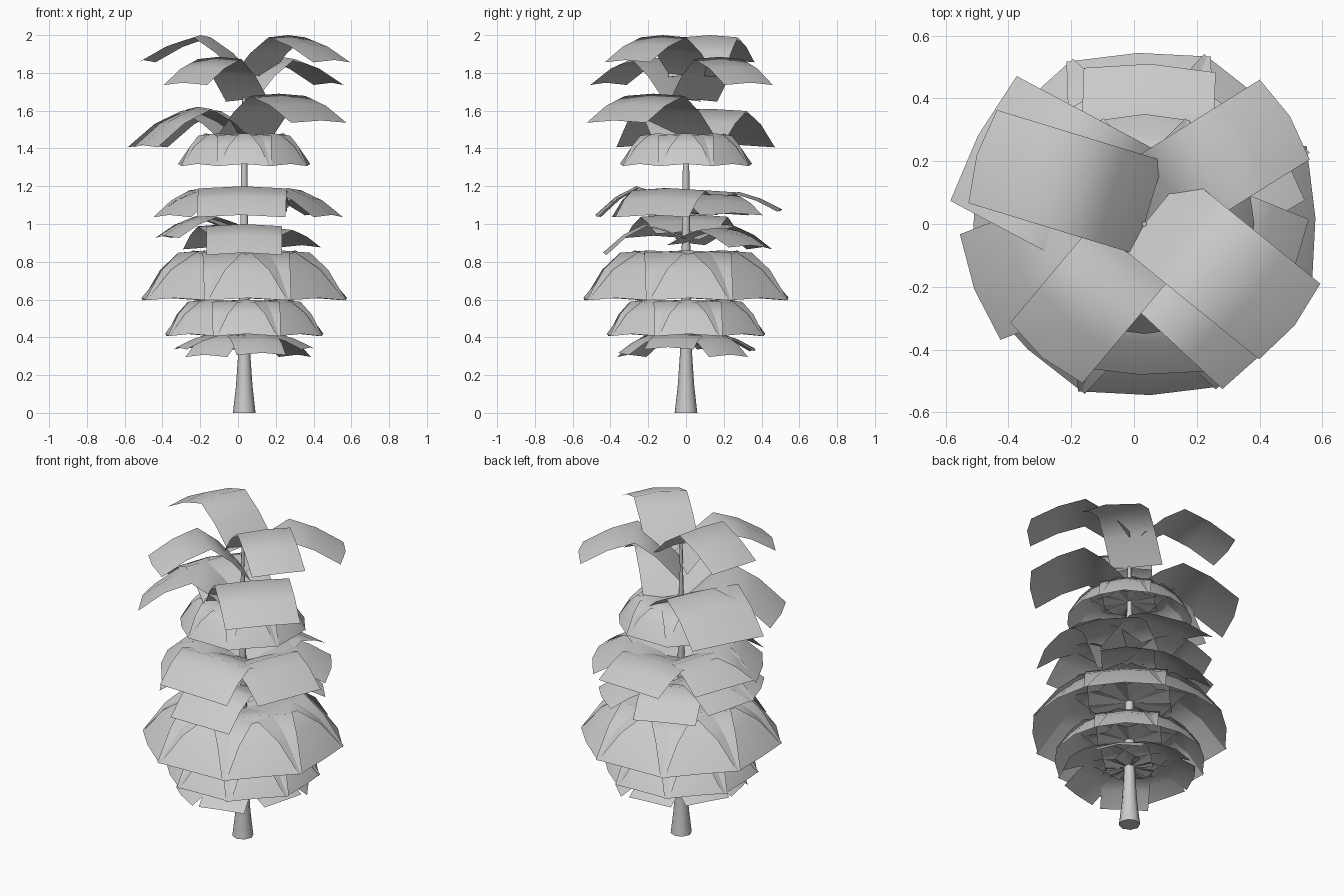
import bpy, bmesh
from math import cos, sin, radians

if "Cube" in bpy.data.objects:
    bpy.data.objects.remove(bpy.data.objects["Cube"])

CX = 0.033  # trunk axis x


def finish(bm, name, angle):
    me = bpy.data.meshes.new(name)
    bm.to_mesh(me)
    bm.free()
    ob = bpy.data.objects.new(name, me)
    bpy.context.collection.objects.link(ob)
    bpy.ops.object.select_all(action='DESELECT')
    ob.select_set(True)
    bpy.context.view_layer.objects.active = ob
    bpy.ops.object.shade_smooth_by_angle(angle=radians(angle))
    return ob


def add_leaf(bm, deg, length, width, base, peak, tip, side=0.0, knee=0.45):
    """Bent sheet: rises from the trunk to a peak, then droops to the tip."""
    a = radians(deg)
    drop = peak - tip
    profile = [(0.0, base), (knee * 0.5, base + (peak - base) * 0.6), (knee, peak),
               ((1 + knee) / 2, peak - drop * 0.35), (1.0, tip + 0.008)]
    rows = []
    for t, z in profile:
        row = []
        for u in (-1, 0, 1):
            r = length * t - 0.02 * u * u * t
            s = side + u * width / 2
            row.append(bm.verts.new((CX + r * cos(a) - s * sin(a),
                                     r * sin(a) + s * cos(a), z - 0.012 * u * u)))
        rows.append(row)
    for r0, r1 in zip(rows, rows[1:]):
        for i in range(2):
            bm.faces.new((r0[i], r1[i], r1[i + 1], r0[i + 1]))


def tier(name, leaves):
    bm = bmesh.new()
    for leaf in leaves:
        add_leaf(bm, *leaf)
    finish(bm, name, 60)


def ring(start, count, *shape):
    return [(start + 360 * i / count, *shape) for i in range(count)]


# Trunk: flared low-poly column
bm = bmesh.new()
loops = []
for z, r in [(0, 0.06), (0.14, 0.044), (0.3, 0.033), (0.85, 0.023), (1.3, 0.017), (1.8, 0.008)]:
    loops.append([bm.verts.new((CX + r * cos(radians(45 * i)), r * sin(radians(45 * i)), z))
                  for i in range(8)])
for l0, l1 in zip(loops, loops[1:]):
    for i in range(8):
        j = (i + 1) % 8
        bm.faces.new((l0[i], l0[j], l1[j], l1[i]))
bm.faces.new(loops[0][::-1])
bm.faces.new(loops[-1])
finish(bm, "trunk", 60)

# Lower skirts: (length, width, base, peak, tip, side, knee)
tier("leaves_lowest", [(d, 0.37, 0.27, 0.37, 0.42, z, 0, 0.5) for d, z in
                       [(-125, 0.30), (-75, 0.31), (-15, 0.34), (40, 0.30),
                        (95, 0.33), (150, 0.34), (195, 0.34)]])
tier("leaves_low_skirt", ring(-88, 8, 0.42, 0.36, 0.54, 0.60, 0.41, 0, 0.6))
tier("leaves_wide_skirt", ring(-88, 8, 0.545, 0.46, 0.79, 0.86, 0.60, 0, 0.5))

# Middle sprays
tier("leaves_lower_middle", [(-90, 0.44, 0.40, 0.93, 1.0, 0.84, 0, 0.5),
                             (-158, 0.46, 0.34, 0.96, 1.05, 0.93, 0, 0.5),
                             (48, 0.46, 0.30, 0.90, 0.98, 0.88, 0, 0.5),
                             (112, 0.44, 0.36, 0.93, 1.0, 0.87, 0, 0.5),
                             (165, 0.46, 0.34, 0.96, 1.05, 0.93, 0, 0.5)])
tier("leaves_upper_middle", [(-92, 0.48, 0.47, 1.10, 1.20, 1.04, 0, 0.55),
                             (-22, 0.50, 0.42, 1.08, 1.19, 1.04, 0, 0.5),
                             (30, 0.50, 0.38, 1.06, 1.16, 1.05, 0, 0.5),
                             (88, 0.51, 0.42, 1.08, 1.17, 1.07, 0, 0.55),
                             (160, 0.44, 0.40, 1.08, 1.18, 1.05, 0, 0.5),
                             (-150, 0.46, 0.40, 1.08, 1.19, 1.04, 0, 0.5)])
tier("leaves_small_skirt", ring(-90, 8, 0.35, 0.29, 1.44, 1.48, 1.31, 0, 0.6))

# Crown sprays
tier("leaves_crown_bottom", [(-43, 0.56, 0.43, 1.47, 1.69, 1.54, 0.0),
                             (152, 0.60, 0.45, 1.44, 1.61, 1.41, 0.0),
                             (201, 0.58, 0.36, 1.44, 1.62, 1.41, 0.0)])
tier("leaves_crown_middle", [(-130, 0.535, 0.30, 1.66, 1.885, 1.74, 0.025),
                             (32, 0.575, 0.30, 1.66, 1.885, 1.74, 0.045)])
tier("leaves_crown_top", [(-39, 0.575, 0.31, 1.79, 2.0, 1.86, 0.05),
                          (163, 0.575, 0.31, 1.79, 2.0, 1.86, -0.055)])
